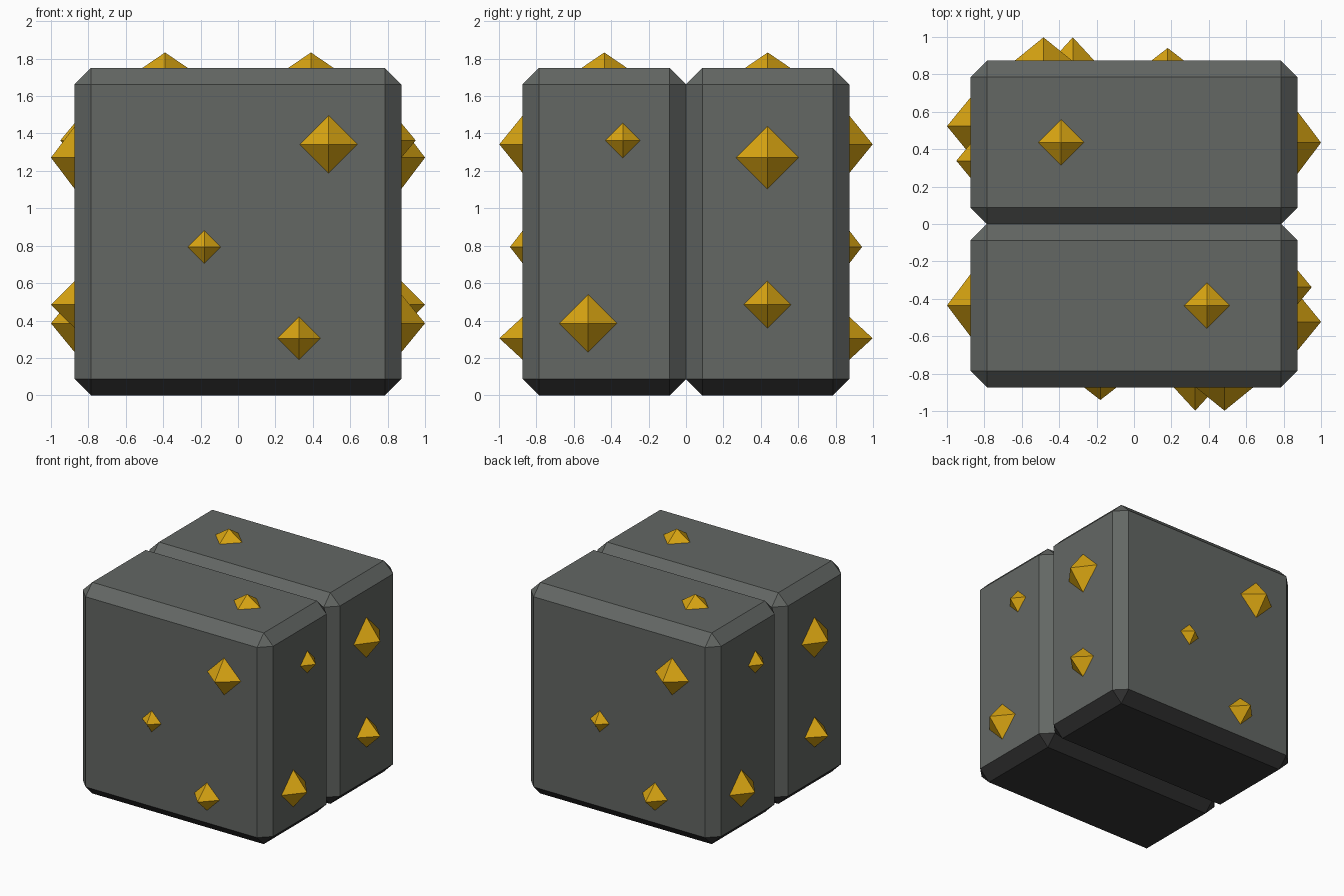
import bpy, bmesh, math
from mathutils import Matrix, Vector

if "Cube" in bpy.data.objects:
    bpy.data.objects.remove(bpy.data.objects["Cube"])


def material(name, rgb):
    m = bpy.data.materials.new(name)
    m.diffuse_color = (*rgb, 1)
    m.use_nodes = True
    m.node_tree.nodes["Principled BSDF"].inputs["Base Color"].default_value = m.diffuse_color
    return m


stone = material("grey stone", (0.125, 0.135, 0.127))
under = material("dark underside", (0.035, 0.035, 0.035))
gold = material("gold", (0.70, 0.38, 0.006))

H, Z = 0.873, 1.75   # half width and height of the block
CH = 0.087           # chamfer width


def finish(bm, name, mats):
    bmesh.ops.recalc_face_normals(bm, faces=bm.faces[:])
    me = bpy.data.meshes.new(name)
    bm.to_mesh(me)
    bm.free()
    for m in mats:
        me.materials.append(m)
    ob = bpy.data.objects.new(name, me)
    bpy.context.collection.objects.link(ob)
    return ob


# Two chamfered stone slabs meeting in a groove at y = 0
def slab(name, side):
    bm = bmesh.new()
    bmesh.ops.create_cube(bm, size=1)
    bmesh.ops.scale(bm, vec=(2 * H, H, Z), verts=bm.verts)
    bmesh.ops.translate(bm, vec=(0, side * H / 2, Z / 2), verts=bm.verts)
    bmesh.ops.bevel(bm, geom=bm.edges[:], offset=CH, offset_type='OFFSET',
                    segments=1, profile=0.5, affect='EDGES')
    bmesh.ops.recalc_face_normals(bm, faces=bm.faces[:])
    bm.normal_update()
    for f in bm.faces:   # downward faces are darker
        f.material_index = 1 if f.normal.z < -0.1 else 0
    finish(bm, name, [stone, under])


slab("front_slab", -1)
slab("back_slab", 1)


# Octahedral gold nuggets, half sunk into a face
def nugget(name, pos, axis, r, depth):
    size = [r, r, r]
    size[axis] = depth
    bm = bmesh.new()
    tips = []
    for i in range(3):
        for s in (1, -1):
            v = Vector(pos)
            v[i] += s * size[i]
            tips.append(bm.verts.new(v))
    for a in (0, 1):
        for b in (2, 3):
            for c in (4, 5):
                bm.faces.new((tips[a], tips[b], tips[c]))
    finish(bm, name, [gold])


# position, normal axis, radius, protrusion
nuggets = [
    ((0.484, -H, 1.342), 1, 0.154, 0.125),
    ((-0.18, -H, 0.793), 1, 0.088, 0.068),
    ((0.327, -H, 0.305), 1, 0.115, 0.125),
    ((H, -0.338, 1.363), 0, 0.093, 0.077),
    ((H, 0.435, 1.271), 0, 0.168, 0.127),
    ((H, -0.523, 0.385), 0, 0.155, 0.127),
    ((H, 0.435, 0.485), 0, 0.126, 0.127),
    ((0.39, -0.437, Z), 2, 0.122, 0.083),
]
# Each nugget repeats after a half turn about z
for i, (p, axis, r, d) in enumerate(nuggets):
    nugget(f"nugget_{i}_a", p, axis, r, d)
    nugget(f"nugget_{i}_b", (-p[0], -p[1], p[2]), axis, r, d)
